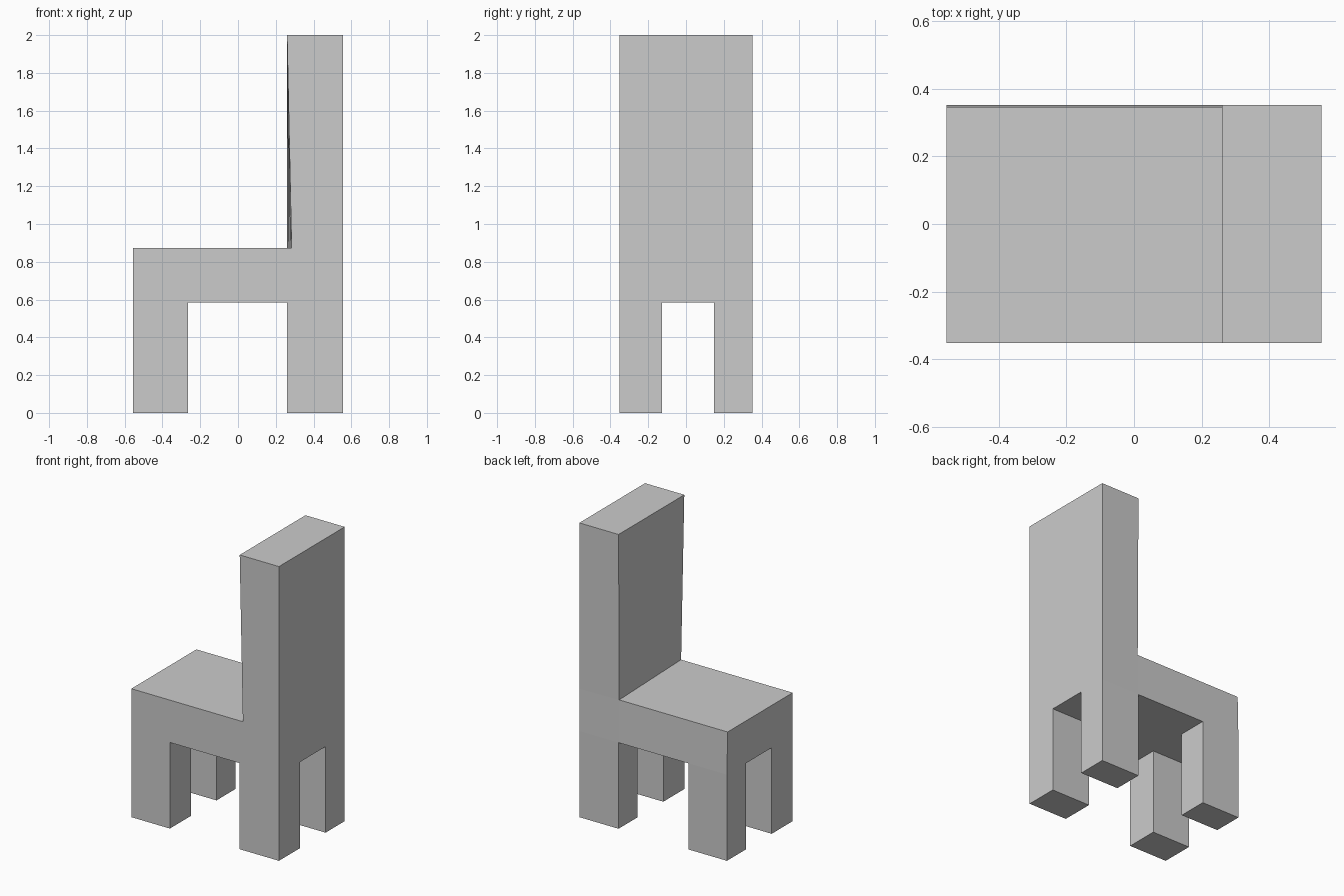
import bpy, bmesh

if "Cube" in bpy.data.objects:
    bpy.data.objects.remove(bpy.data.objects["Cube"])

XS = (-0.555, -0.265, 0.26, 0.555)
YS = (-0.353, -0.128, 0.148, 0.353)
SEAT_LOW, SEAT_TOP, BACK_TOP = 0.585, 0.873, 2.0

bm = bmesh.new()


def sheet(z):
    """3 x 3 grid of faces at height z; the lines follow the leg edges."""
    v = [[bm.verts.new((x, y, z)) for y in YS] for x in XS]
    f = [[bm.faces.new((v[i][j], v[i + 1][j], v[i + 1][j + 1], v[i][j + 1]))
          for j in range(3)] for i in range(3)]
    return v, f


def pull(faces, z):
    """Extrude faces vertically to height z."""
    geom = bmesh.ops.extrude_face_region(bm, geom=faces)["geom"]
    for v in geom:
        if isinstance(v, bmesh.types.BMVert):
            v.co.z = z


# Seat slab: upper and lower sheets joined by a side wall
low_v, low_f = sheet(SEAT_LOW)
top_v, top_f = sheet(SEAT_TOP)
rim = [(i, 0) for i in range(3)] + [(3, j) for j in range(3)]
rim += [(i, 3) for i in range(3, 0, -1)] + [(0, j) for j in range(3, 0, -1)]
for (a, b), (c, d) in zip(rim, rim[1:] + rim[:1]):
    bm.faces.new((low_v[a][b], low_v[c][d], top_v[c][d], top_v[a][b]))

# Backrest
pull(top_f[2], BACK_TOP)

# Four legs
for i in (0, 2):
    for j in (0, 2):
        pull([low_f[i][j]], 0.0)

# Slight lean of the backrest foot on one side, narrow seat edge on the other
for j, y in enumerate(YS):
    top_v[2][j].co.x += 0.024 * (YS[3] - y) / (YS[3] - YS[0])
for i in range(3):
    top_v[i][3].co.y -= 0.007

bmesh.ops.recalc_face_normals(bm, faces=bm.faces[:])
mesh = bpy.data.meshes.new("chair")
bm.to_mesh(mesh)
bm.free()
bpy.context.collection.objects.link(bpy.data.objects.new("chair", mesh))
